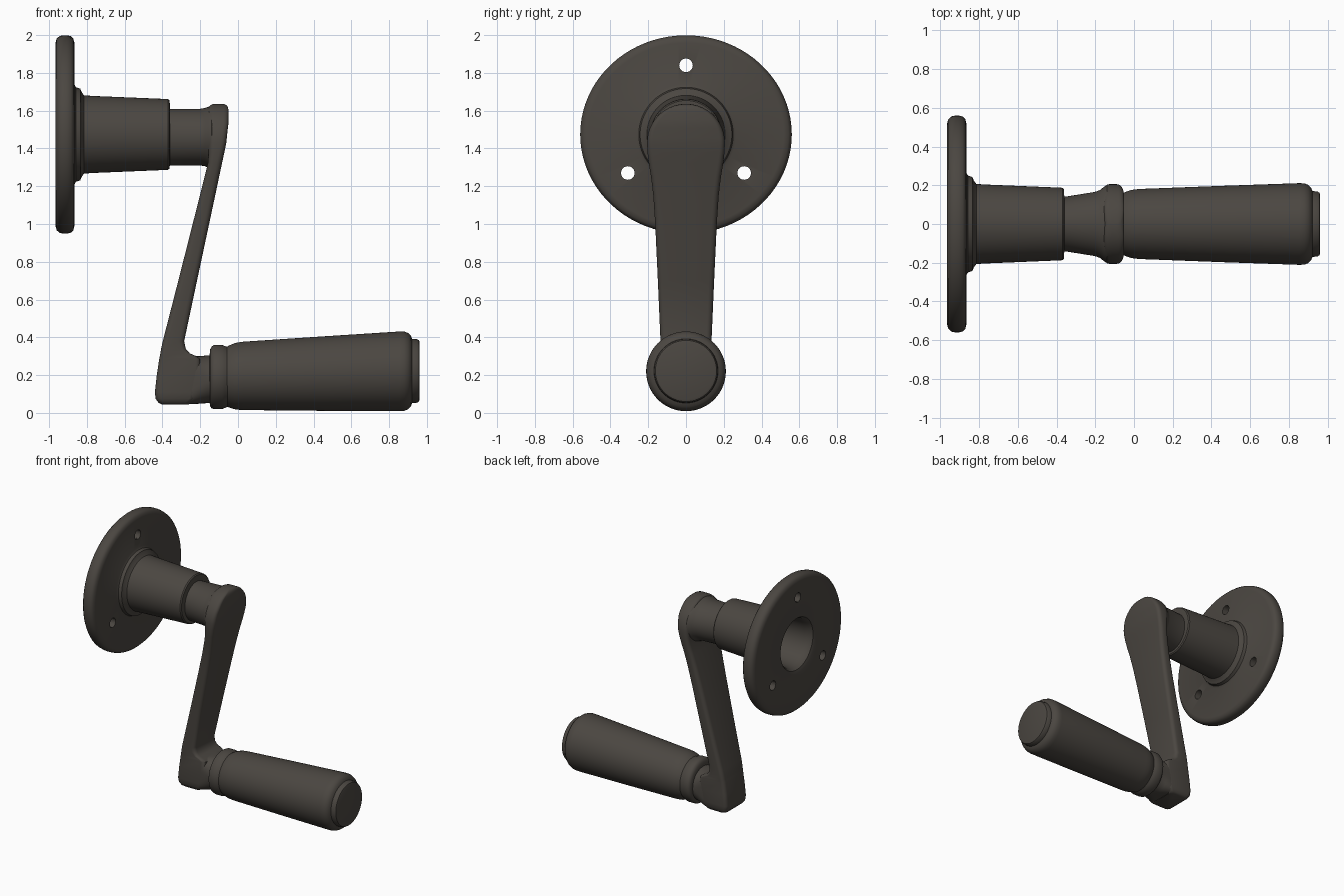
import bpy, bmesh, math

metal = bpy.data.materials.new("dark bronze")
metal.diffuse_color = (0.07, 0.062, 0.053, 1)


def make_object(name, rings):
    """Skin a list of equal-length rings of points into a closed solid."""
    bm = bmesh.new()
    vs = [[bm.verts.new(p) for p in ring] for ring in rings]
    n = len(vs[0])
    for a, b in zip(vs, vs[1:]):
        for i in range(n):
            j = (i + 1) % n
            bm.faces.new((a[i], a[j], b[j], b[i]))
    bm.faces.new(vs[0][::-1])
    bm.faces.new(vs[-1])
    bmesh.ops.recalc_face_normals(bm, faces=bm.faces)
    me = bpy.data.meshes.new(name)
    bm.to_mesh(me)
    bm.free()
    me.materials.append(metal)
    ob = bpy.data.objects.new(name, me)
    bpy.context.collection.objects.link(ob)
    return ob


def loft_x(name, sections, n=64):
    """Sections along x: (x, centre z, y radius, z radius, superellipse power)."""
    rings = []
    for x, cz, ry, rz, p in sections:
        ring = []
        for i in range(n):
            t = 2 * math.pi * i / n
            c, s = math.cos(t), math.sin(t)
            ring.append((x, ry * math.copysign(abs(c) ** (2 / p), c),
                         cz + rz * math.copysign(abs(s) ** (2 / p), s)))
        rings.append(ring)
    return make_object(name, rings)


def round_rect(z, xl, xr, w, k=5):
    """Horizontal slice with rounded corners."""
    cx, hx = (xl + xr) / 2, (xr - xl) / 2
    r = min(0.028, hx * 0.9, w * 0.9)
    pts = []
    for q, (sx, sy) in enumerate(((1, 1), (-1, 1), (-1, -1), (1, -1))):
        for i in range(k):
            t = math.pi / 2 * (q + i / (k - 1))
            pts.append((cx + sx * (hx - r) + r * math.cos(t),
                        sy * (w - r) + r * math.sin(t), z))
    return pts


def smooth(ob, angle=35):
    bpy.ops.object.select_all(action='DESELECT')
    ob.select_set(True)
    bpy.context.view_layer.objects.active = ob
    bpy.ops.object.shade_smooth_by_angle(angle=math.radians(angle))


# Wall flange with hollow hub: (x, radius); the plate is slightly wider in y
profile = [(-0.42, 0.145), (-0.90, 0.178), (-0.935, 0.185), (-0.957, 0.20),
           (-0.966, 0.225), (-0.966, 0.485), (-0.96, 0.507), (-0.945, 0.521),
           (-0.925, 0.525), (-0.905, 0.525), (-0.885, 0.52), (-0.872, 0.508),
           (-0.866, 0.485), (-0.866, 0.265), (-0.858, 0.25), (-0.835, 0.243),
           (-0.828, 0.225), (-0.815, 0.207), (-0.77, 0.204), (-0.385, 0.188),
           (-0.37, 0.187), (-0.362, 0.18), (-0.36, 0.14)]
flange = loft_x("wall_flange", [
    (x, 1.474, r * (1.067 if r > 0.4 else 1), r, 2) for x, r in profile], 80)

# Screw holes
for i, (y, z) in enumerate(((0, 1.84), (-0.308, 1.27), (0.308, 1.27))):
    cutter = loft_x("hole_cutter", [(x, z, 0.036, 0.036, 2) for x in (-1.1, -0.7)], 24)
    for v in cutter.data.vertices:
        v.co.y += y
    cutter.hide_render = True
    mod = flange.modifiers.new("hole", 'BOOLEAN')
    mod.operation, mod.object, mod.solver = 'DIFFERENCE', cutter, 'EXACT'
    bpy.context.view_layer.objects.active = flange
    bpy.ops.object.modifier_apply(modifier=mod.name)
    bpy.data.objects.remove(cutter)

# Shaft between hub and arm
shaft = loft_x("shaft", [
    (-0.40, 1.46, 0.14, 0.148, 2), (-0.35, 1.46, 0.142, 0.15, 2),
    (-0.20, 1.46, 0.166, 0.15, 2), (-0.175, 1.46, 0.176, 0.154, 2),
    (-0.155, 1.458, 0.192, 0.163, 2), (-0.14, 1.455, 0.2, 0.168, 2),
    (-0.10, 1.45, 0.19, 0.16, 2)])

# Crank arm: slices (z, left x, right x, half width), then a rounded head
slices = [(0.045, -0.405, -0.26, 0.105), (0.055, -0.422, -0.25, 0.118),
          (0.075, -0.436, -0.23, 0.126), (0.11, -0.44, -0.22, 0.13),
          (0.20, -0.43, -0.20, 0.13), (0.285, -0.417, -0.20, 0.13),
          (0.30, -0.414, -0.22, 0.131), (0.315, -0.411, -0.255, 0.132),
          (0.34, -0.407, -0.277, 0.133), (0.38, -0.398, -0.285, 0.135),
          (0.70, -0.316, -0.217, 0.149), (1.0, -0.24, -0.153, 0.163),
          (1.15, -0.202, -0.121, 0.173), (1.25, -0.177, -0.1, 0.185),
          (1.32, -0.16, -0.085, 0.197), (1.38, -0.155, -0.072, 0.204),
          (1.43, -0.155, -0.062, 0.206)]
for k in range(1, 13):
    t = math.radians(7.3 * k)
    pinch = 0.03 * max(0, (k - 8) / 4) ** 2
    slices.append((1.43 + 0.206 * math.sin(t), -0.155 + pinch,
                   -0.051 - 0.011 * max(0, 1 - k / 4) - pinch, 0.206 * math.cos(t)))
arm = make_object("crank_arm", [round_rect(*s) for s in slices])

# Foot turning from the arm into the grip
foot = loft_x("arm_foot", [
    (-0.36, 0.173, 0.128, 0.126, 6), (-0.25, 0.173, 0.13, 0.127, 5),
    (-0.20, 0.175, 0.13, 0.126, 3), (-0.16, 0.178, 0.13, 0.126, 2.2),
    (-0.10, 0.18, 0.135, 0.13, 2)])

# Collar and turned grip: (x, centre z, radius)
collar = loft_x("grip_collar", [(x, z, r, r, 2) for x, z, r in (
    (-0.15, 0.182, 0.128), (-0.147, 0.185, 0.152), (-0.138, 0.188, 0.165),
    (-0.125, 0.19, 0.17), (-0.085, 0.19, 0.17), (-0.07, 0.19, 0.164),
    (-0.055, 0.191, 0.158))])
grip = loft_x("grip", [(x, z, r, r, 2) for x, z, r in (
    (-0.065, 0.191, 0.155), (-0.045, 0.193, 0.165), (-0.02, 0.194, 0.174),
    (0.0, 0.195, 0.178), (0.03, 0.196, 0.181), (0.45, 0.208, 0.197),
    (0.855, 0.22, 0.211), (0.88, 0.221, 0.21), (0.9, 0.221, 0.202),
    (0.915, 0.222, 0.188), (0.922, 0.222, 0.17), (0.948, 0.222, 0.168),
    (0.958, 0.222, 0.162), (0.962, 0.222, 0.15))])

for ob in (flange, shaft, arm, foot, collar, grip):
    smooth(ob)
